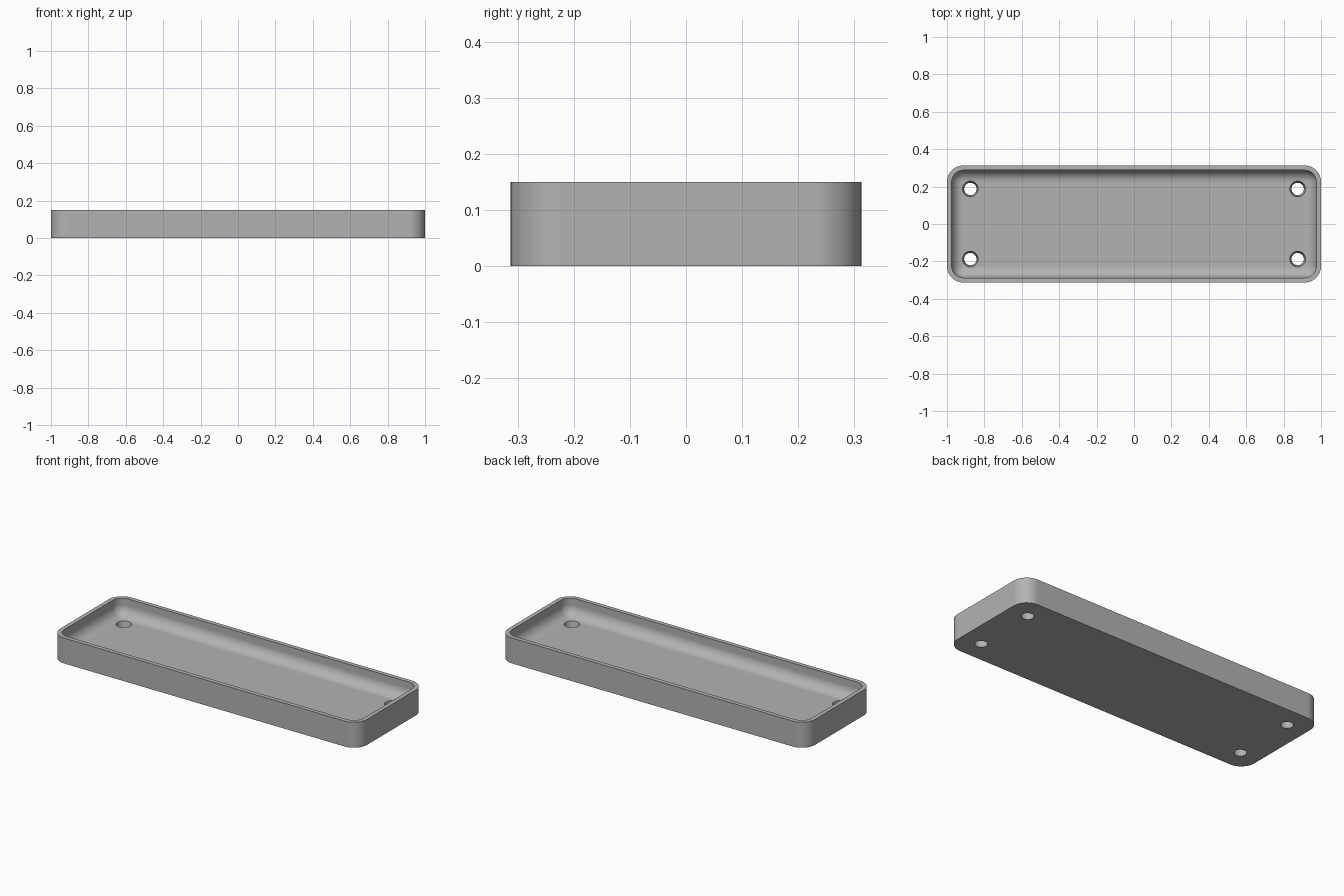
import bpy, bmesh, math

cube = bpy.data.objects.get("Cube")
if cube:
    bpy.data.objects.remove(cube, do_unlink=True)

LENGTH, WIDTH, HEIGHT = 2.0, 0.625, 0.15
WALL, FLOOR, CORNER, FILLET = 0.025, 0.05, 0.0875, 0.0625
HOLE_X, HOLE_Y, HOLE_TOP, HOLE_BOTTOM = 0.875, 0.1875, 0.042, 0.033
CORNER_STEPS, FILLET_STEPS = 12, 10

grey = bpy.data.materials.new("grey plastic")
grey.use_nodes = True
grey.diffuse_color = (0.45, 0.45, 0.45, 1)
grey.node_tree.nodes["Principled BSDF"].inputs["Base Color"].default_value = grey.diffuse_color


def rounded_ring(bm, inset, z):
    """Ring of vertices around a rounded rectangle set in from the outer wall."""
    radius = max(CORNER - inset, 0.001)
    cx, cy = LENGTH / 2 - inset - radius, WIDTH / 2 - inset - radius
    ring = []
    for quarter, (sx, sy) in enumerate([(1, 1), (-1, 1), (-1, -1), (1, -1)]):
        for i in range(CORNER_STEPS + 1):
            a = math.pi / 2 * (quarter + i / CORNER_STEPS)
            ring.append(bm.verts.new((sx * cx + radius * math.cos(a),
                                      sy * cy + radius * math.sin(a), z)))
    return ring


# Tray: outer wall, rim, inner wall, then a rounded fillet down to the floor
profile = [(0, 0), (0, HEIGHT), (WALL, HEIGHT)]
for i in range(FILLET_STEPS + 1):
    a = math.pi / 2 * i / FILLET_STEPS
    profile.append((WALL + FILLET * (1 - math.cos(a)),
                    FLOOR + FILLET * (1 - math.sin(a))))

bm = bmesh.new()
rings = [rounded_ring(bm, inset, z) for inset, z in profile]
for low, high in zip(rings, rings[1:]):
    for i in range(len(low)):
        j = (i + 1) % len(low)
        bm.faces.new((low[i], low[j], high[j], high[i]))
bm.faces.new(rings[0][::-1])
bm.faces.new(rings[-1])
bmesh.ops.recalc_face_normals(bm, faces=bm.faces)
mesh = bpy.data.meshes.new("tray")
bm.to_mesh(mesh)
bm.free()
mesh.materials.append(grey)
tray = bpy.data.objects.new("tray", mesh)
bpy.context.collection.objects.link(tray)

# Tapered screw holes, cut through the floor near each corner
margin = 0.01
slope = (HOLE_TOP - HOLE_BOTTOM) / FLOOR * margin
cutters = []
for sx in (-1, 1):
    for sy in (-1, 1):
        bpy.ops.mesh.primitive_cone_add(
            vertices=32, radius1=HOLE_BOTTOM - slope, radius2=HOLE_TOP + slope,
            depth=FLOOR + 2 * margin, location=(sx * HOLE_X, sy * HOLE_Y, FLOOR / 2))
        cutter = bpy.context.object
        cutter.name = "hole_cutter"
        cutter.hide_render = True
        cutter.data.materials.append(grey)
        cutters.append(cutter)

bpy.ops.object.select_all(action='DESELECT')
tray.select_set(True)
bpy.context.view_layer.objects.active = tray
for cutter in cutters:
    cut = tray.modifiers.new("screw_hole", 'BOOLEAN')
    cut.operation = 'DIFFERENCE'
    cut.solver = 'EXACT'
    cut.object = cutter
    bpy.ops.object.modifier_apply(modifier=cut.name)
    bpy.data.objects.remove(cutter, do_unlink=True)

# Smooth rounded corners and fillet, crisp rim and hole edges
bpy.ops.object.shade_smooth_by_angle(angle=math.radians(30))
weighted = tray.modifiers.new("flat_faces", 'WEIGHTED_NORMAL')
weighted.keep_sharp = True
